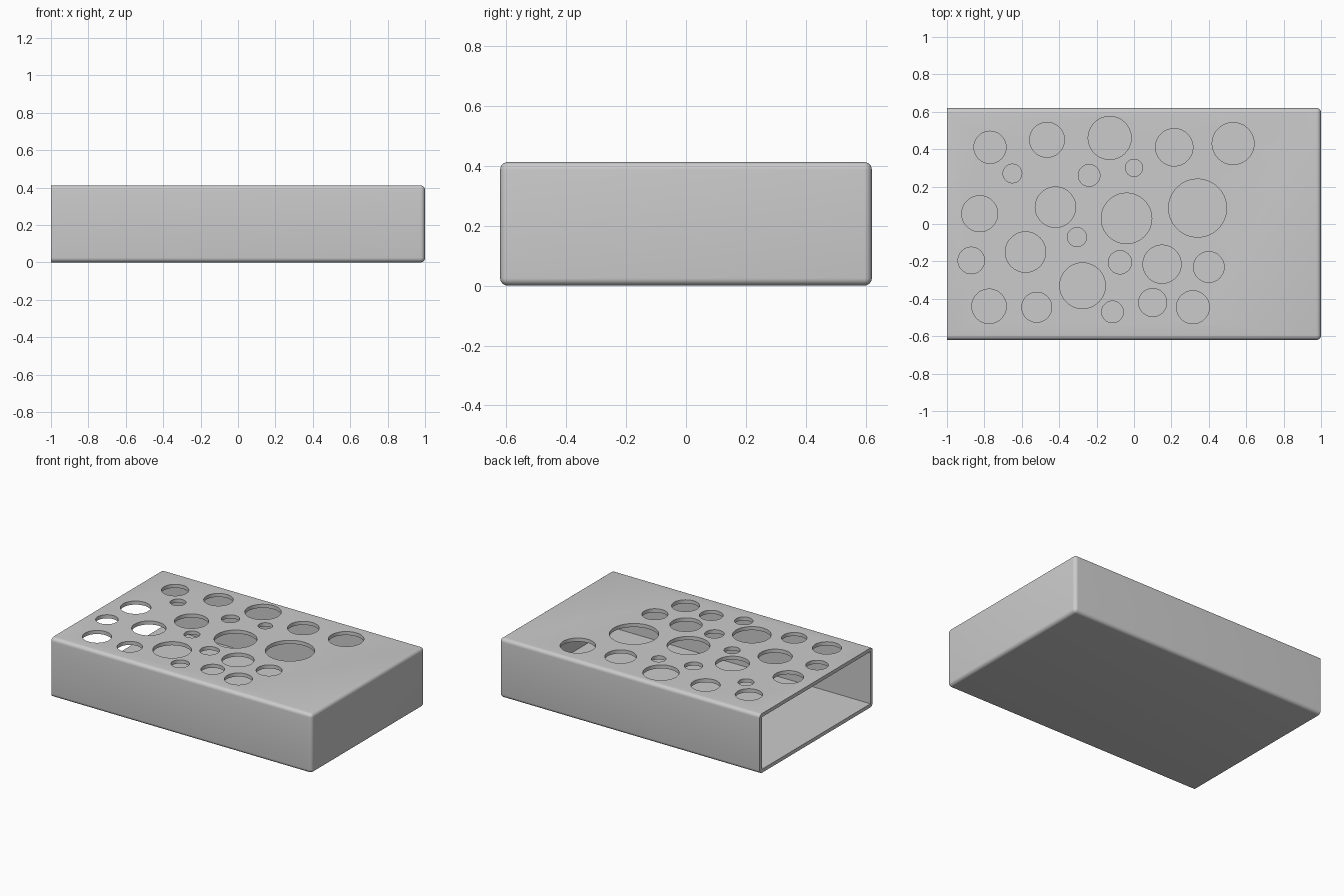
import bpy
import bmesh
from mathutils import Matrix, Vector

LENGTH, WIDTH, HEIGHT = 2.0, 1.24, 0.412
WALL = 0.025
ROUND = 0.025

# Round openings in the lid: x, y, radius, in hundredths of a unit
HOLES = [
    (-77, 41, 8.6), (-46.5, 45, 9.3), (-13, 46, 11.5), (21.5, 41, 10), (53, 43, 11.2),
    (-65, 27, 5), (-24, 26, 5.8), (0, 30, 4.6),
    (-82.5, 5.5, 9.6), (-42, 9, 10.8), (-4, 3, 13.5), (34, 8.5, 15.5), (-30.5, -7, 5.1),
    (-87, -19.5, 7.1), (-58, -15, 10.8), (-7.5, -20.5, 6.2), (15, -21.5, 10.2), (40, -23, 8.2),
    (-27.5, -33, 12.2), (-77.5, -44, 9.2), (-52, -44.5, 8), (-11.5, -47, 5.8), (10, -42, 7.5),
    (31.5, -44.5, 8.8),
]


def make_object(name, bm):
    """Turn a bmesh into a scene object."""
    mesh = bpy.data.meshes.new(name)
    bm.to_mesh(mesh)
    bm.free()
    obj = bpy.data.objects.new(name, mesh)
    bpy.context.collection.objects.link(obj)
    return obj


def box_mesh(low, high):
    """Box between two opposite corners."""
    low, high = Vector(low), Vector(high)
    bm = bmesh.new()
    matrix = Matrix.Translation((low + high) / 2) @ Matrix.Diagonal((*(high - low), 1))
    bmesh.ops.create_cube(bm, size=1, matrix=matrix)
    return bm


def cut(target, cutter):
    """Subtract the cutter from the target and remove the cutter."""
    mod = target.modifiers.new("cut", 'BOOLEAN')
    mod.operation = 'DIFFERENCE'
    mod.solver = 'EXACT'
    mod.object = cutter
    bpy.context.view_layer.objects.active = target
    bpy.ops.object.modifier_apply(modifier=mod.name)
    bpy.data.objects.remove(cutter, do_unlink=True)


default_cube = bpy.data.objects.get("Cube")
if default_cube:
    bpy.data.objects.remove(default_cube, do_unlink=True)

# Plain grey plastic
grey = bpy.data.materials.new("grey")
grey.use_nodes = True
colour = (0.6, 0.6, 0.6, 1)
grey.diffuse_color = colour
grey.node_tree.nodes["Principled BSDF"].inputs["Base Color"].default_value = colour

# Outer block, rounded everywhere except around the open end
bm = box_mesh((-LENGTH / 2, -WIDTH / 2, 0), (LENGTH / 2, WIDTH / 2, HEIGHT))
rounded = [e for e in bm.edges if any(v.co.x > 0 for v in e.verts)]
bmesh.ops.bevel(bm, geom=rounded, offset=ROUND, segments=6, profile=0.5,
                affect='EDGES', clamp_overlap=True)
case = make_object("perforated_sleeve_case", bm)
case.data.materials.append(grey)

# Hollow inside, open at one end
cut(case, make_object("cavity_cutter", box_mesh(
    (-LENGTH, WALL - WIDTH / 2, WALL),
    (LENGTH / 2 - WALL, WIDTH / 2 - WALL, HEIGHT - WALL))))

# Round openings through the lid only
bm = bmesh.new()
for x, y, radius in HOLES:
    bmesh.ops.create_cone(
        bm, cap_ends=True, segments=64, depth=WALL * 4,
        radius1=radius / 100, radius2=radius / 100,
        matrix=Matrix.Translation((x / 100, y / 100, HEIGHT)))
cut(case, make_object("hole_cutter", bm))

# Smooth roundings, sharp rims
bpy.ops.object.select_all(action='DESELECT')
case.select_set(True)
bpy.context.view_layer.objects.active = case
bpy.ops.object.shade_smooth_by_angle(angle=0.6)
